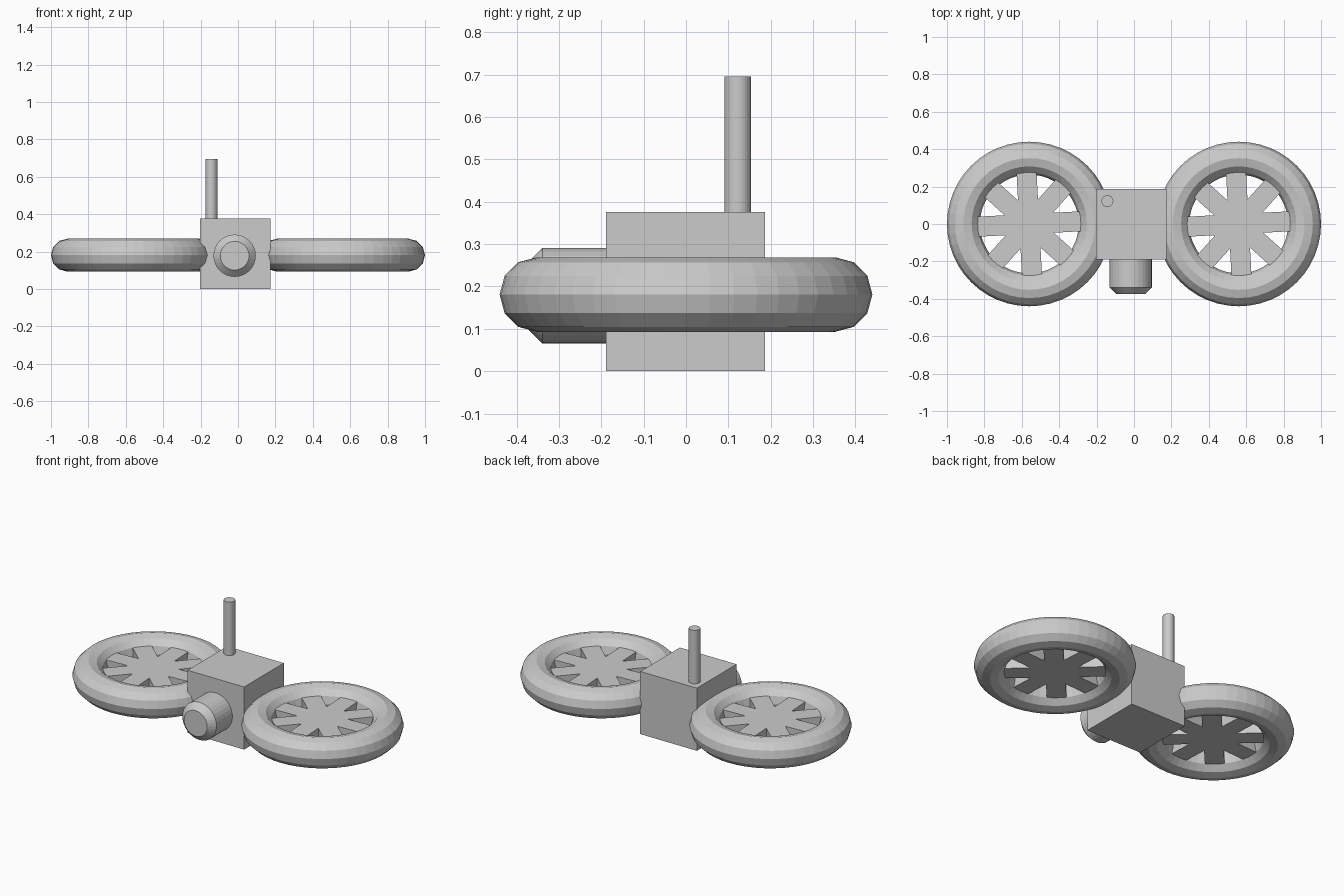
import bpy, bmesh, math
from mathutils import Vector

if "Cube" in bpy.data.objects:
    bpy.data.objects.remove(bpy.data.objects["Cube"])

RING_X, RING_Z = 0.56, 0.181


def named(name):
    obj = bpy.context.object
    obj.name = name
    return obj


def star_rotor(name, x, blades=8, width=0.107, reach=0.31, half=0.044, turn=3):
    """Flat rotor: straight blades meeting at the middle, extruded upward."""
    notch = width / 2 / math.sin(math.pi / blades)
    bm = bmesh.new()
    outline = []
    for i in range(blades):
        a = math.radians(turn) + i * math.tau / blades
        along = Vector((math.cos(a), math.sin(a), 0))
        side = Vector((-along.y, along.x, 0)) * width / 2
        b = a + math.pi / blades
        for p in (along * reach - side, along * reach + side,
                  Vector((math.cos(b), math.sin(b), 0)) * notch):
            outline.append(bm.verts.new((p.x, p.y, -half)))
    face = bm.faces.new(outline)
    ext = bmesh.ops.extrude_face_region(bm, geom=[face])
    top = [v for v in ext["geom"] if isinstance(v, bmesh.types.BMVert)]
    bmesh.ops.translate(bm, verts=top, vec=(0, 0, 2 * half))
    bmesh.ops.recalc_face_normals(bm, faces=bm.faces)
    mesh = bpy.data.meshes.new(name)
    bm.to_mesh(mesh)
    bm.free()
    obj = bpy.data.objects.new(name, mesh)
    obj.location = (x, 0, RING_Z)
    bpy.context.collection.objects.link(obj)


# Central box
bpy.ops.mesh.primitive_cube_add(size=0.375, location=(-0.015, -0.001, 0.1885))
named("body")

# Ring guards with rotors inside
for label, sx in (("left", -1), ("right", 1)):
    bpy.ops.mesh.primitive_torus_add(
        major_segments=48, minor_segments=12, major_radius=0.352,
        minor_radius=0.088, location=(sx * RING_X, 0, RING_Z))
    named(label + "_ring")
    star_rotor(label + "_rotor", sx * RING_X)

# Camera barrel on the front, with a chamfered tip
bpy.ops.mesh.primitive_cylinder_add(
    vertices=32, radius=0.113, depth=0.255,
    location=(-0.018, -0.2475, 0.178), rotation=(math.pi / 2, 0, 0))
lens = named("lens_barrel")
bm = bmesh.new()
bm.from_mesh(lens.data)
tip_edges = [e for e in bm.edges if all(v.co.z > 0.1 for v in e.verts)]
bmesh.ops.bevel(bm, geom=tip_edges, offset=0.036, segments=1, affect='EDGES')
bm.to_mesh(lens.data)
bm.free()

# Antenna rod on the back left of the box
bpy.ops.mesh.primitive_cylinder_add(
    vertices=32, radius=0.0315, depth=0.345, location=(-0.142, 0.122, 0.5235))
named("antenna")
